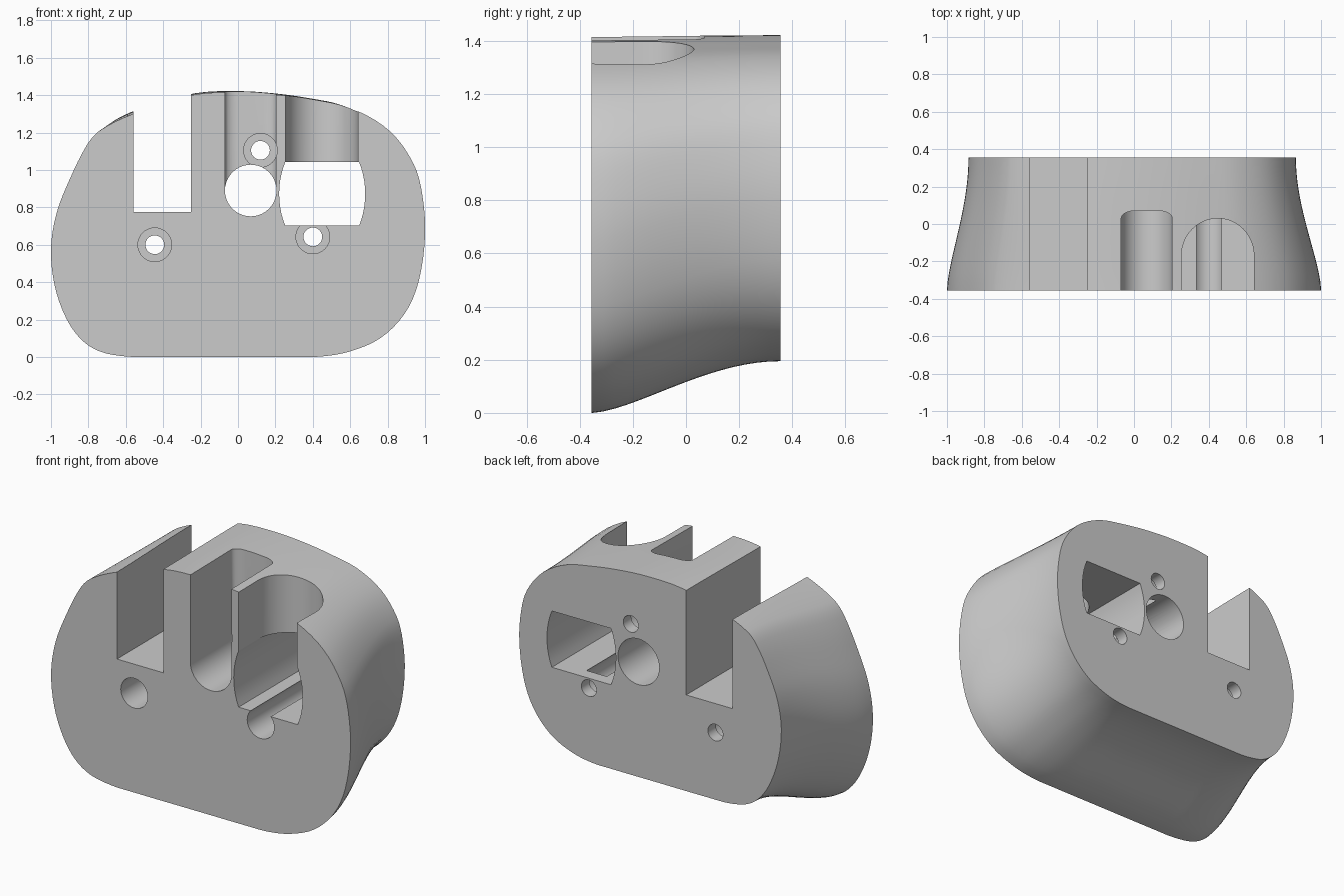
import bpy, bmesh, math
from mathutils import Vector

if "Cube" in bpy.data.objects:
    bpy.data.objects.remove(bpy.data.objects["Cube"], do_unlink=True)

HALF = 0.355  # half depth

grey = bpy.data.materials.new("light grey")
grey.use_nodes = True
colour = (0.6, 0.6, 0.6, 1)
grey.diffuse_color = colour
grey.node_tree.nodes["Principled BSDF"].inputs["Base Color"].default_value = colour


def loft(name, rings):
    """Solid skin through closed rings with equal point counts, capped."""
    bm = bmesh.new()
    loops = [[bm.verts.new(p) for p in ring] for ring in rings]
    n = len(loops[0])
    for a, b in zip(loops, loops[1:]):
        for i in range(n):
            j = (i + 1) % n
            bm.faces.new((a[i], a[j], b[j], b[i]))
    bm.faces.new(loops[0])
    bm.faces.new(loops[-1])
    bmesh.ops.recalc_face_normals(bm, faces=bm.faces)
    mesh = bpy.data.meshes.new(name)
    bm.to_mesh(mesh)
    bm.free()
    mesh.materials.append(grey)
    obj = bpy.data.objects.new(name, mesh)
    bpy.context.collection.objects.link(obj)
    return obj


def closed_spline(pts, steps):
    out, n = [], len(pts)
    p = [Vector(q) for q in pts]
    for i in range(n):
        a, b, c, d = p[i - 1], p[i], p[(i + 1) % n], p[(i + 2) % n]
        # Tangents scaled to the segment keep long flats from bulging
        length = (c - b).length
        tb = (c - a).normalized() * length
        tc = (d - b).normalized() * length
        for k in range(steps):
            t = k / steps
            out.append(b * (2*t**3 - 3*t**2 + 1) + tb * (t**3 - 2*t**2 + t)
                       + c * (3*t**2 - 2*t**3) + tc * (t**3 - t**2))
    return out


def along_y(name, pts, y0, y1):
    return loft(name, [[(x, y, z) for x, z in pts] for y in (y0, y1)])


def along_z(name, pts, z0, z1):
    return loft(name, [[(x, y, z) for x, y in pts] for z in (z0, z1)])


def arc(cx, cy, rx, ry, start, end, n):
    angles = [math.radians(start + (end - start) * i / n) for i in range(n + 1)]
    return [(cx + rx * math.cos(a), cy + ry * math.sin(a)) for a in angles]


def bore(name, x, z, r, y0, y1):
    return along_y(name, arc(x, z, r, r, 0, 360, 40)[:-1], y0, y1)


# Body: rounded outline lofted to a narrower, raised back
outline = closed_spline([
    (-0.60, 0.003), (-0.45, 0), (0, 0), (0.3, 0), (0.45, 0.003), (0.60, 0.03),
    (0.76, 0.10), (0.89, 0.23), (0.965, 0.40), (1.0, 0.65), (0.985, 0.87),
    (0.94, 1.03), (0.82, 1.20), (0.64, 1.315), (0.45, 1.363), (0.25, 1.397),
    (0.02, 1.415), (-0.25, 1.40), (-0.56, 1.30), (-0.74, 1.21), (-0.81, 1.13),
    (-0.90, 0.95), (-0.97, 0.77), (-1.0, 0.58), (-0.98, 0.38), (-0.92, 0.21),
    (-0.84, 0.095), (-0.74, 0.03)], 4)

rings = []
for i in range(17):
    t = i / 16
    s = t ** 0.82
    w = s * s * (3 - 2 * s)
    rings.append([(x * (1 - 0.125 * w) - 0.01 * w, HALF * (2 * t - 1),
                   z + w * (0.19 * (1 - (z / 1.42) ** 2) + 0.005))
                  for x, z in outline])
body = loft("body", rings)

# Cutters
FRONT, BACK, TOP = -0.5, 0.5, 1.6
cutters = [along_y("slot_cutter", [(-0.56, 0.775), (-0.25, 0.775),
                                   (-0.25, TOP), (-0.56, TOP)], FRONT, BACK)]

# Centre channel with rounded rear corners, over a round through bore
left, right = -0.0685, 0.2045
channel = ([(left, FRONT), (right, FRONT)]
           + arc(right - 0.07, 0.03, 0.07, 0.04, 0, 90, 8)
           + arc(left + 0.07, 0.03, 0.07, 0.04, 90, 180, 8))
cutters.append(along_z("channel_cutter", channel, 0.89, TOP))
cutters.append(bore("centre_bore_cutter", 0.068, 0.89, 0.138, FRONT, BACK))

# Wide window with bowed sides, and the arched pocket above it
window = (arc(0.45, 0.872, 0.23, 0.33, -31, 31, 10)
          + arc(0.45, 0.872, 0.23, 0.33, 149, 211, 10))
cutters.append(along_y("window_cutter", window, FRONT, BACK))
pocket = [(0.2535, FRONT), (0.6415, FRONT)] + arc(0.4475, -0.17, 0.194, 0.2, 0, 180, 24)
cutters.append(along_z("pocket_cutter", pocket, 0.9, TOP))

# Counterbored screw holes
for x, z in ((-0.445, 0.60), (0.12, 1.105), (0.40, 0.642)):
    cutters.append(bore("counterbore_cutter", x, z, 0.09, FRONT, 0.28))
    cutters.append(bore("screw_hole_cutter", x, z, 0.05, FRONT, BACK))

bpy.ops.object.select_all(action="DESELECT")
bpy.context.view_layer.objects.active = body
body.select_set(True)
for cutter in cutters:
    cutter.hide_render = True
    mod = body.modifiers.new("cut", "BOOLEAN")
    mod.operation = "DIFFERENCE"
    mod.solver = "EXACT"
    mod.object = cutter
    bpy.ops.object.modifier_apply(modifier=mod.name)
    bpy.data.objects.remove(cutter, do_unlink=True)

bpy.ops.object.shade_smooth_by_angle(angle=math.radians(30))
